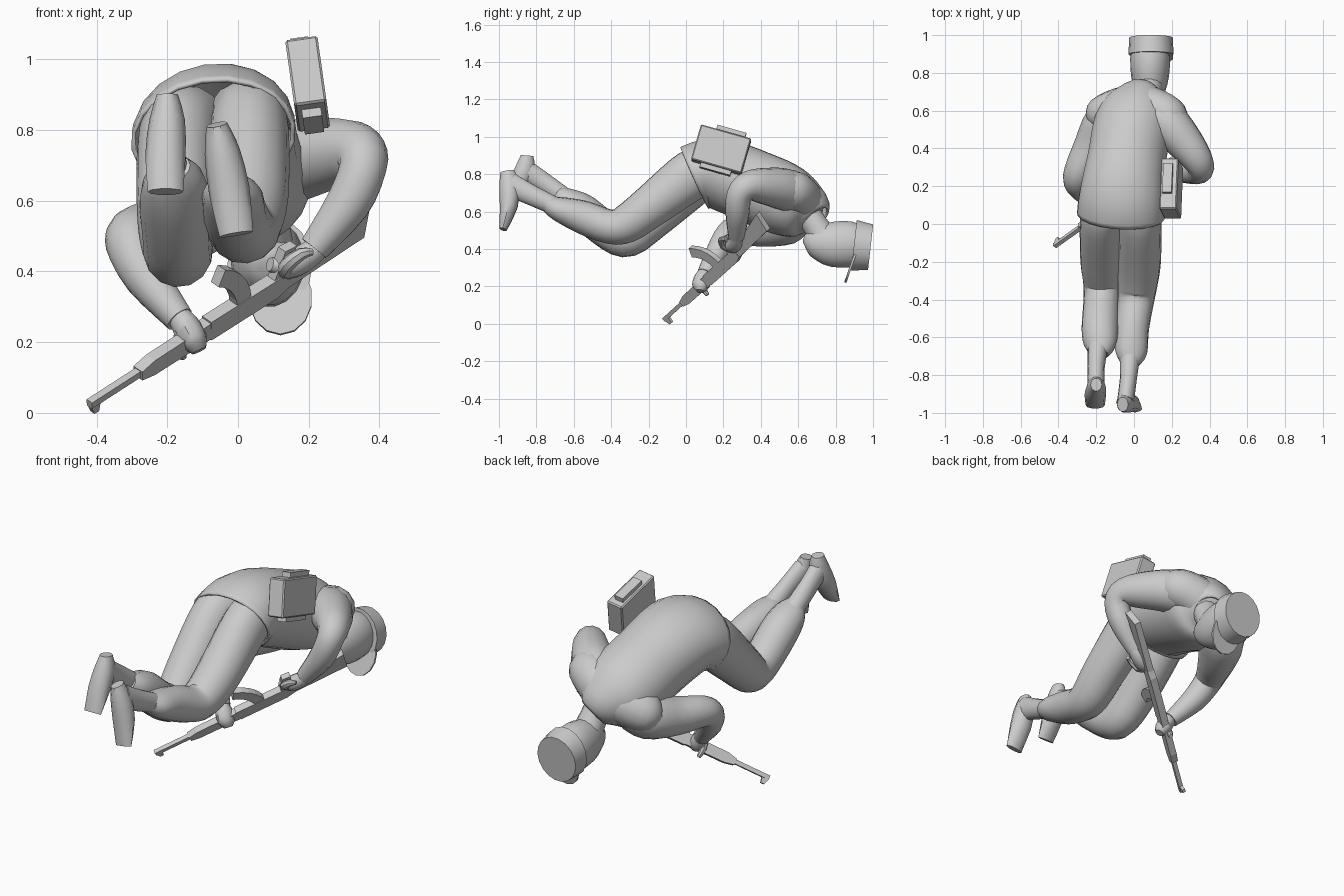
import bpy, bmesh, math
from mathutils import Vector, Matrix

grey = bpy.data.materials.new("plain_grey")
grey.diffuse_color = (0.6, 0.6, 0.6, 1)


def finish(name, bm, smooth=True):
    bmesh.ops.recalc_face_normals(bm, faces=bm.faces[:])
    me = bpy.data.meshes.new(name)
    bm.to_mesh(me)
    bm.free()
    ob = bpy.data.objects.new(name, me)
    bpy.context.collection.objects.link(ob)
    me.materials.append(grey)
    if smooth:
        bpy.ops.object.select_all(action='DESELECT')
        ob.select_set(True)
        bpy.context.view_layer.objects.active = ob
        bpy.ops.object.shade_smooth_by_angle(angle=math.radians(40))
    return ob


def spline(pts, n):
    """Catmull-Rom through rows of any width."""
    out = []
    for i in range(len(pts) - 1):
        a, b, c, d = (pts[max(0, min(len(pts) - 1, i + k))] for k in (-1, 0, 1, 2))
        for s in range(n):
            t = s / n
            out.append([0.5 * (2*q + (r - p)*t + (2*p - 5*q + 4*r - w)*t*t + (3*q - p - 3*r + w)*t**3)
                        for p, q, r, w in zip(a, b, c, d)])
    return out + [list(pts[-1])]


def tube(name, pts, hint=(1, 0, 0), sides=14, n=3, caps=True):
    """Loft of ellipses; each row is x, y, z, half width, half thickness."""
    rows = spline([p if len(p) == 5 else (*p, p[3]) for p in pts], n)
    bm, rings, side = bmesh.new(), [], Vector(hint)
    for i, r in enumerate(rows):
        t = Vector(rows[min(i + 1, len(rows) - 1)][:3]) - Vector(rows[max(i - 1, 0)][:3])
        t.normalize()
        side = (side - side.dot(t) * t).normalized()
        up = t.cross(side)
        rings.append([bm.verts.new(Vector(r[:3]) + side * r[3] * math.cos(a) + up * r[4] * math.sin(a))
                      for a in (2 * math.pi * k / sides for k in range(sides))])
    for a, b in zip(rings, rings[1:]):
        for k in range(sides):
            j = (k + 1) % sides
            bm.faces.new((a[k], a[j], b[j], b[k]))
    if caps:
        bm.faces.new(rings[0])
        bm.faces.new(rings[-1])
    return finish(name, bm)


def box(name, mat, size, bevel=0.0):
    bm = bmesh.new()
    bmesh.ops.create_cube(bm, size=1, matrix=mat @ Matrix.Diagonal((*size, 1)))
    if bevel:
        bmesh.ops.bevel(bm, geom=bm.edges[:], offset=bevel, segments=1, affect='EDGES')
    return finish(name, bm, False)


# Jacket with an open hem, rolled a little towards the left side
jacket = tube("jacket", [
    (-.07, .045, .78, .235, .18), (-.067, .12, .805, .23, .182), (-.055, .23, .785, .22, .195),
    (-.035, .36, .735, .21, .198), (-.01, .50, .675, .21, .198), (.025, .60, .625, .195, .175),
    (.05, .665, .59, .135, .135), (.07, .695, .56, .08, .085)], hint=(1, 0, .2), sides=20, caps=False)
hem = jacket.modifiers.new("thickness", 'SOLIDIFY')
hem.thickness = 0.012

# Yoke joining both shoulders
tube("shoulder_yoke", [(-.22, .545, .55, .05), (-.18, .57, .57, .10), (-.08, .605, .61, .115), (.03, .625, .645, .115),
                       (.13, .60, .695, .11), (.20, .555, .72, .10), (.25, .50, .73, .05)], hint=(0, 0, 1))

# Trouser legs, each bent at the knee
tube("right_trouser_leg", [
    (.01, .16, .84, .10, .10), (.03, .08, .82, .11, .13), (.03, 0, .775, .115, .135),
    (.03, -.2, .62, .113, .115), (.02, -.32, .535, .105, .105), (.01, -.41, .52, .096, .092),
    (-.01, -.55, .57, .09, .09), (-.015, -.68, .615, .085, .066), (-.02, -.74, .64, .05, .045)])
tube("left_trouser_leg", [
    (-.13, .16, .83, .10, .10), (-.16, .08, .80, .11, .13), (-.172, 0, .735, .115, .135),
    (-.175, -.2, .55, .11, .115), (-.17, -.31, .462, .10, .105), (-.172, -.40, .48, .096, .095),
    (-.18, -.55, .60, .098, .095), (-.18, -.64, .66, .085, .07), (-.185, -.69, .695, .05, .045)])

# Boots: shaft plus foot
tube("right_boot_shaft", [(-.02, -.68, .62, .055, .05), (-.03, -.82, .685, .045, .055),
                          (-.045, -.94, .745, .045, .065)], n=2)
tube("right_boot_foot", [(-.06, -.955, .815, .03, .04), (-.045, -.945, .74, .05, .055),
                         (-.025, -.948, .63, .058, .05), (-.005, -.978, .505, .048, .02)], n=2, sides=10)
tube("left_boot_shaft", [(-.19, -.63, .665, .055, .05), (-.20, -.76, .755, .045, .055),
                         (-.20, -.86, .82, .045, .06)], n=2)
tube("left_boot_foot", [(-.20, -.85, .90, .03, .035), (-.20, -.86, .83, .05, .055),
                        (-.205, -.905, .73, .057, .05), (-.205, -.96, .625, .05, .02)], n=2, sides=10)

# Sleeves
tube("right_sleeve", [
    (.08, .60, .68, .10), (.17, .54, .715, .115), (.27, .43, .735, .10), (.34, .335, .738, .08),
    (.352, .285, .69, .068), (.31, .275, .59, .064), (.215, .27, .465, .044)], hint=(0, 0, 1))
tube("left_sleeve", [
    (-.08, .58, .58, .11), (-.15, .53, .54, .12), (-.22, .41, .51, .10), (-.285, .29, .505, .082),
    (-.302, .225, .475, .072), (-.26, .17, .385, .064), (-.165, .10, .265, .042)], hint=(0, 0, 1))

# Hands: palm, thumb and curled fingers
tube("right_hand", [(.235, .27, .475, .033), (.19, .265, .44, .042, .04), (.14, .25, .415, .045, .038),
                    (.09, .225, .42, .022, .02)], hint=(0, 1, 0), sides=10)
tube("right_fingers", [(.13, .24, .40, .022), (.14, .20, .42, .022), (.18, .19, .45, .018),
                       (.21, .20, .455, .01)], sides=8, n=2)
tube("left_hand", [(-.175, .105, .28, .03), (-.15, .09, .25, .045, .04), (-.125, .08, .205, .048, .04),
                   (-.11, .075, .175, .022)], hint=(0, 1, 0), sides=10)
tube("left_thumb", [(-.16, .07, .23, .02), (-.165, .09, .19, .018), (-.155, .115, .155, .01)], sides=8, n=2)

# Neck and head
tube("neck", [(.06, .64, .61, .07), (.075, .69, .53, .07), (.085, .75, .44, .08)], n=2)
tube("head", [(.085, .635, .415, .02, .025), (.085, .65, .42, .055, .06), (.085, .70, .428, .08, .095),
              (.085, .78, .425, .10, .122), (.085, .88, .425, .105, .125), (.085, .95, .42, .09, .1)], sides=18, n=2)

# Cap and its peak
tube("cap", [(.09, .898, .42, .12, .138), (.09, .987, .41, .115, .124)], sides=18, n=1)
bm = bmesh.new()
bmesh.ops.create_cone(bm, cap_ends=True, segments=14, radius1=1, radius2=1, depth=1)
n = Vector((0, .94, -.33)).normalized()
m = Matrix((Vector((1, 0, 0)), n.cross(Vector((1, 0, 0))), n)).transposed().to_4x4()
bmesh.ops.transform(bm, verts=bm.verts[:], matrix=Matrix.Translation((.12, .888, .325)) @ m
                    @ Matrix.Diagonal((.09, .11, .012, 1)))
finish("cap_peak", bm)

# Pouch on the back with a raised lid strip and a lower block
frame = (Matrix.Translation((.197, .188, .93)) @ Matrix.Rotation(math.radians(-8), 4, 'Y')
         @ Matrix.Rotation(math.radians(-16), 4, 'X'))
box("pouch", frame, (.092, .28, .195), .006)
box("pouch_lid", frame @ Matrix.Translation((-.005, .025, .108)), (.05, .16, .03))
box("pouch_base", frame @ Matrix.Translation((0, .0, -.107)), (.055, .17, .03))

# Rifle: flat profiles extruded across the gun's own axes
muzzle = Vector((-.42, -.115, .025))
along = (Vector((.355, .435, .525)) - muzzle).normalized()
mag = Vector((0, -.66, .75))
mag = (mag - mag.dot(along) * along).normalized()
across = along.cross(mag)


def gun_part(name, outline, width):
    bm = bmesh.new()
    vs = [bm.verts.new(muzzle + along * t + mag * u - across * width / 2) for t, u in outline]
    f = bm.faces.new(vs)
    r = bmesh.ops.extrude_face_region(bm, geom=[f])
    bmesh.ops.translate(bm, vec=across * width, verts=[v for v in r['geom'] if isinstance(v, bmesh.types.BMVert)])
    return finish(name, bm, False)


gun_part("rifle_barrel", [(0, -.011), (.24, -.011), (.24, .011), (0, .011)], .022)
gun_part("front_sight", [(.0, -.01), (.012, -.04), (.03, -.04), (.036, -.01)], .016)
gun_part("rifle_handguard", [(.19, -.018), (.24, -.028), (.47, -.03), (.47, .028), (.24, .026), (.19, .014)], .036)
gun_part("rifle_receiver", [(.46, -.034), (.72, -.036), (.77, -.022), (.77, .03), (.46, .034)], .038)
gun_part("rifle_stock", [(.75, -.025), (1.06, -.02), (1.085, .085), (.90, .05), (.75, .028)], .034)
gun_part("pistol_grip", [(.71, .025), (.76, .025), (.80, .11), (.755, .115)], .03)
arc = [(math.radians(a), r) for r, s in ((.20, 1), (.145, -1)) for a in range(0, 61, 12)[::s]]
gun_part("curved_magazine", [(.42 + r * math.cos(a), .02 + r * math.sin(a)) for a, r in arc], .032)
